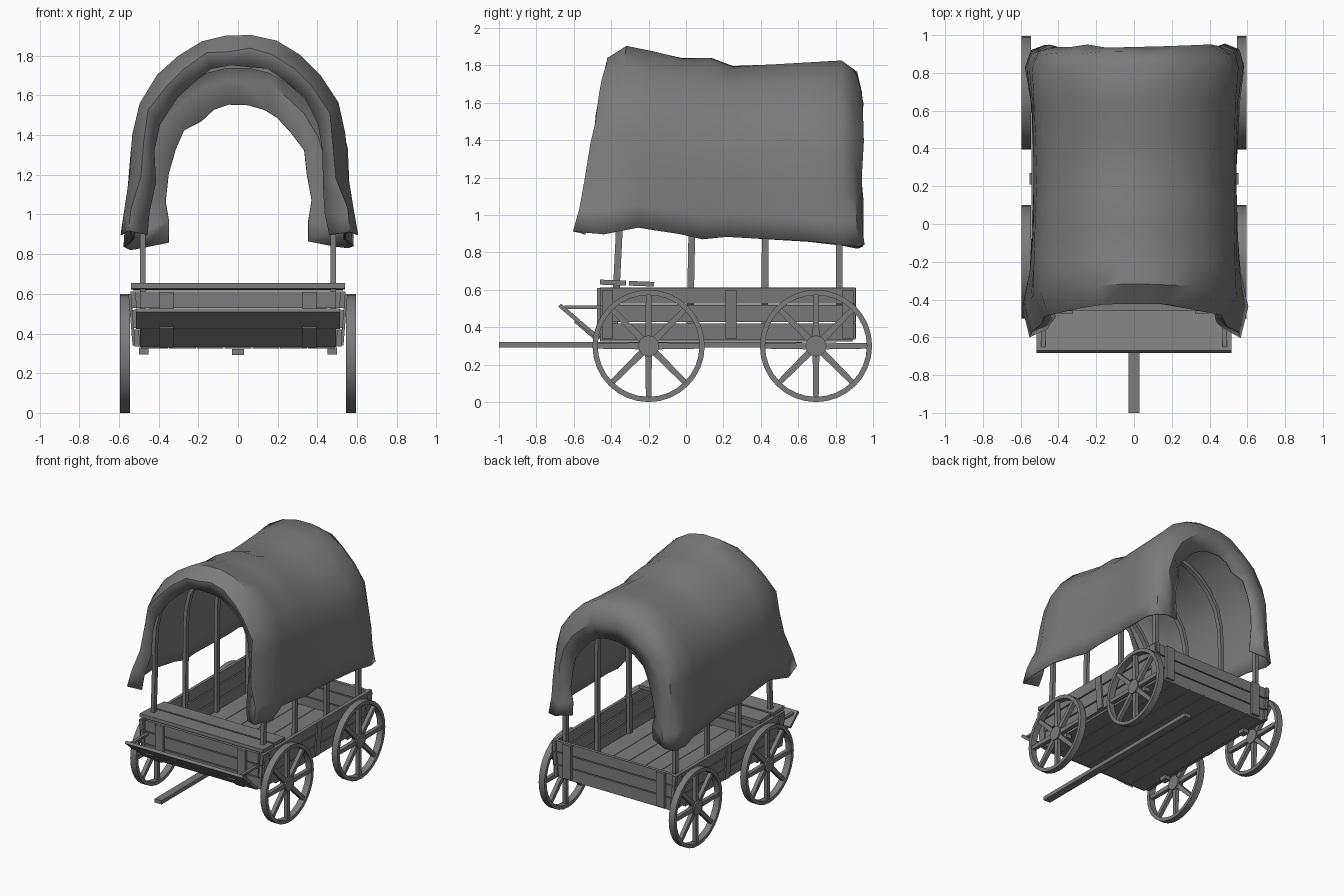
import bpy, bmesh, math, random
from mathutils import Vector, Matrix

random.seed(4)
cube = bpy.data.objects.get("Cube")
if cube:
    bpy.data.objects.remove(cube, do_unlink=True)

grey = bpy.data.materials.new("weathered grey")
grey.use_nodes = True
COLOUR = (0.2, 0.2, 0.2, 1)
grey.diffuse_color = COLOUR
grey.node_tree.nodes["Principled BSDF"].inputs["Base Color"].default_value = COLOUR


def finish(name, bm, smooth=None):
    bmesh.ops.recalc_face_normals(bm, faces=bm.faces)
    me = bpy.data.meshes.new(name)
    bm.to_mesh(me)
    bm.free()
    me.materials.append(grey)
    ob = bpy.data.objects.new(name, me)
    bpy.context.collection.objects.link(ob)
    if smooth:
        bpy.ops.object.select_all(action='DESELECT')
        ob.select_set(True)
        bpy.context.view_layer.objects.active = ob
        bpy.ops.object.shade_smooth_by_angle(angle=math.radians(smooth))
    return ob


def add_box(bm, x, y, z, tilt=0, axis='X'):
    """Box from three (low, high) ranges, tilted about its own centre."""
    c = Vector([sum(r) / 2 for r in (x, y, z)])
    size = [r[1] - r[0] for r in (x, y, z)]
    m = Matrix.Translation(c) @ Matrix.Rotation(tilt, 4, axis) @ Matrix.Diagonal((*size, 1))
    bmesh.ops.create_cube(bm, size=1, matrix=m)


def box(name, x, y, z, tilt=0, axis='X'):
    bm = bmesh.new()
    add_box(bm, x, y, z, tilt, axis)
    return finish(name, bm)


def skin(bm, rows, close_rows=False, close_cols=False):
    """Quads between successive rows of points."""
    vs = [[bm.verts.new(p) for p in row] for row in rows]
    n, m = len(vs), len(vs[0])
    for i in range(n if close_rows else n - 1):
        for j in range(m if close_cols else m - 1):
            a, b = vs[i], vs[(i + 1) % n]
            bm.faces.new((a[j], a[(j + 1) % m], b[(j + 1) % m], b[j]))
    return vs


# Arch outline: (share of half width, share of height)
HALF = [(1, 0), (1, .13), (1, .3), (.98, .5), (.91, .66), (.75, .8),
        (.56, .9), (.34, .97), (.12, 1)]
ARCH = [(-u, v) for u, v in HALF] + [(u, v) for u, v in reversed(HALF)]

# Canvas: y at top, y at bottom, half width, top z, bottom z, flare at hem
STATIONS = [
    (-.41, -.54, .43, 1.75, .90, 1.06),
    (-.43, -.59, .49, 1.83, .92, 1.16),
    (-.32, -.44, .545, 1.90, .90, 1.09),
    (-.18, -.26, .54, 1.87, .935, 1.03),
    (-.02, -.03, .535, 1.835, .90, 1.01),
    (.13, .09, .535, 1.835, .87, 1.0),
    (.25, .22, .53, 1.79, .885, 1.0),
    (.45, .45, .535, 1.80, .87, 1.01),
    (.65, .65, .54, 1.81, .86, 1.02),
    (.83, .83, .555, 1.82, .84, 1.04),
    (.90, .91, .52, 1.77, .83, 1.06),
    (.935, .94, .45, 1.67, .83, 1.05),
    (.91, .91, .36, 1.55, .87, .97),
]
rows = []
for i, (yt, yb, w, zt, zb, flare) in enumerate(STATIONS):
    wob = .012 if i in (0, 1, 10, 11, 12) else .003
    row = []
    for u, v in ARCH:
        hem = max(0, 1 - v / .3)
        x = u * w * (1 + (flare - 1) * hem) + random.uniform(-wob, wob) + .005
        lean = max(0, 1 - v) ** 1.2
        y = yt + (yb - yt) * lean + random.uniform(-wob, wob)
        row.append((x, y, zb + (zt - zb) * v + random.uniform(-wob, wob)))
    rows.append(row)
bm = bmesh.new()
skin(bm, rows)
canvas = finish("canvas_cover", bm, 40)
solid = canvas.modifiers.new("thickness", 'SOLIDIFY')
solid.thickness = .008
solid.offset = 0

# Hoops that carry the canvas, with their posts in one sweep
for k, y0 in enumerate((-.385, .02, .42, .82)):
    path = [(-.48, .35)] + [(u * .48, .88 + .87 * v) for u, v in ARCH] + [(.48, .35)]
    lean = (.03, .012, .004, 0)[k]
    rows = []
    for i, (x, z) in enumerate(path):
        a, b = path[max(i - 1, 0)], path[min(i + 1, len(path) - 1)]
        n = Vector((a[1] - b[1], b[0] - a[0])).normalized() * .014
        y = y0 + lean * min(1, (z - .35) / .6)
        rows.append([(x + s * n.x, y + t * .018, z + s * n.y)
                     for s, t in ((-1, -1), (1, -1), (1, 1), (-1, 1))])
    bm = bmesh.new()
    ends = skin(bm, rows, close_cols=True)
    bm.faces.new(ends[0])
    bm.faces.new(ends[-1])
    finish(f"canvas_hoop_{k + 1}", bm, 35)

# Floor planks
for i in range(7):
    x = -.49 + i * .14
    box(f"floor_plank_{i + 1}", (x + .002, x + .138), (-.46, .89), (.325, .35))

# Side, front and tail boards
LEVELS = ((.335, .42), (.428, .52), (.528, .612))
for i, z in enumerate(LEVELS):
    out = .008 * i
    for side, s in (("left", 1), ("right", -1)):
        xs = sorted((s * (.497 + out), s * (.523 + out)))
        box(f"{side}_board_{i + 1}", xs, (-.46, .905), z, s * .06, 'Y')
    box(f"front_board_{i + 1}", (-.495, .495), (-.455, -.43), z)
    box(f"tail_board_{i + 1}", (-.50 - out, .50 + out), (.865, .89), z)

# Stakes holding the boards together
for side, s in (("left", 1), ("right", -1)):
    for end, y, top in (("front", (-.475, -.455), .61), ("tail", (.89, .91), .61)):
        mid = .36 if end == "front" else .41
        box(f"{side}_{end}_stake", (s * mid - .036, s * mid + .036), y, (.34, top))
    for j, y in enumerate((-.42, .24, .865)):
        xs = sorted((s * .527, s * .542))
        box(f"{side}_side_stake_{j + 1}", xs, (y - .03, y + .03), (.34, .6), s * .08, 'Y')
    # Axle blocks under the floor
    for j, y in enumerate((-.21, .69)):
        xs = sorted((s * .45, s * .5))
        box(f"{side}_axle_block_{j + 1}", xs, (y - .03, y + .03), (.295, .33))

# Seat planks
box("seat_front_plank", (-.54, .54), (-.46, -.32), (.625, .652), -.04)
box("seat_back_plank", (-.53, .53), (-.305, -.17), (.62, .645), -.04)

# Sloping footboard with brackets and arms
slope = math.atan2(-.17, .20)
for i in range(2):
    cy, cz = -.518 - i * .106, .384 + i * .09
    wide = .495 + i * .02
    box(f"footboard_plank_{i + 1}", (-wide, wide), (cy - .068, cy + .068),
        (cz - .011, cz + .011), slope)
for side, s in (("left", 1), ("right", -1)):
    box(f"{side}_footboard_bracket", (s * .36 - .035, s * .36 + .035),
        (-.61, -.46), (.375, .395), slope)
    box(f"{side}_footboard_arm", (s * .48 - .012, s * .48 + .012),
        (-.65, -.45), (.498, .515))

# Draw pole
box("draw_pole", (-.03, .03), (-1, .62), (.292, .322))


# Wheels: rim ring, hub and eight tapered spokes
def wheel(name, x, y):
    bm = bmesh.new()
    section = ((-.025, .3), (.025, .3), (.025, .272), (-.025, .272))
    ring = []
    for i in range(32):
        a = math.tau * i / 32
        ring.append([(d, r * math.cos(a), r * math.sin(a)) for d, r in section])
    skin(bm, ring, close_rows=True, close_cols=True)
    bmesh.ops.create_cone(bm, cap_ends=True, segments=16, radius1=.056, radius2=.056,
                          depth=.05, matrix=Matrix.Rotation(math.pi / 2, 4, 'Y'))
    for i in range(8):
        turn = Matrix.Rotation(math.tau * i / 8, 4, 'X')
        m = turn @ Matrix.Translation((0, 0, .165)) @ Matrix.Diagonal((.03, .036, .23, 1))
        made = bmesh.ops.create_cube(bm, size=1, matrix=m)["verts"]
        # narrow the outer end of the spoke
        for v in made:
            p = turn.inverted() @ v.co
            if p.z > .2:
                p.y *= .8
                v.co = turn @ p
    ob = finish(name, bm, 35)
    ob.location = (x, y, .3)


for side, s in (("left", 1), ("right", -1)):
    wheel(f"{side}_front_wheel", s * .57, -.2)
    wheel(f"{side}_rear_wheel", s * .57, .695)
